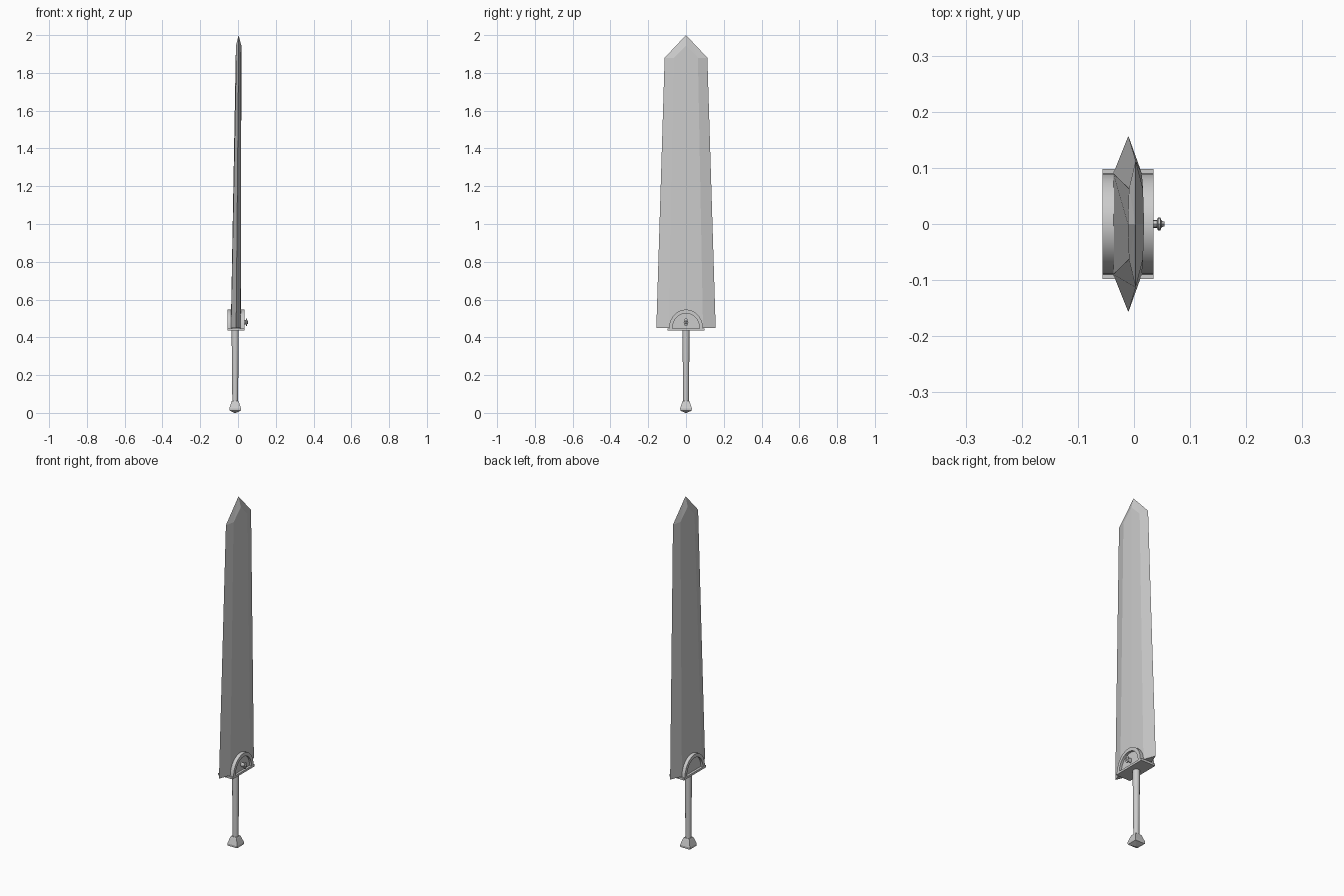
import bpy, bmesh, math

if "Cube" in bpy.data.objects:
    bpy.data.objects.remove(bpy.data.objects["Cube"], do_unlink=True)

# Single steel colour
steel = bpy.data.materials.new("grey_steel")
steel.use_nodes = True
GREY = (0.6, 0.6, 0.6, 1)
steel.diffuse_color = GREY
steel.node_tree.nodes["Principled BSDF"].inputs["Base Color"].default_value = GREY


def loft(name, rings, apex=None, smooth=False):
    """Skin a list of equal-sized point rings; close with caps or an apex."""
    bm = bmesh.new()
    loops = [[bm.verts.new(p) for p in ring] for ring in rings]
    n = len(loops[0])
    for a, b in zip(loops, loops[1:]):
        for i in range(n):
            j = (i + 1) % n
            bm.faces.new((a[i], a[j], b[j], b[i]))
    bm.faces.new(loops[0])
    top = loops[-1]
    if apex:
        tip = bm.verts.new(apex)
        for i in range(0, n, 2):
            # kite from a cutting edge or ridge out to the point
            bm.faces.new((top[i], top[i + 1], tip))
            bm.faces.new((top[i + 1], top[(i + 2) % n], tip))
    else:
        bm.faces.new(top)
    bmesh.ops.recalc_face_normals(bm, faces=bm.faces)
    mesh = bpy.data.meshes.new(name)
    bm.to_mesh(mesh)
    bm.free()
    mesh.materials.append(steel)
    obj = bpy.data.objects.new(name, mesh)
    bpy.context.collection.objects.link(obj)
    if smooth:
        bpy.ops.object.select_all(action='DESELECT')
        obj.select_set(True)
        bpy.context.view_layer.objects.active = obj
        bpy.ops.object.shade_smooth_by_angle(angle=math.radians(40))
    return obj


def prism(name, outline, x0, x1, **kw):
    """Extrude a (y, z) outline along x."""
    return loft(name, [[(x, y, z) for y, z in outline] for x in (x0, x1)], **kw)


def arc(ry, rz, z0, steps=20):
    return [(ry * math.cos(math.pi * i / steps), z0 + rz * math.sin(math.pi * i / steps))
            for i in range(steps + 1)]


def blade_ring(z, ridge_z, edge_y, edge_x, flat_y, left, right, bulge):
    """Eight-point bevelled section: two edges, two flats with a faint ridge."""
    return [(edge_x, -edge_y, z), (right, -flat_y, z), (right + bulge, 0, ridge_z),
            (right, flat_y, z), (edge_x, edge_y, z), (left, flat_y, z),
            (left - bulge, 0, ridge_z), (left, -flat_y, z)]


# Broad blade with bevelled edges and a pointed tip
loft("blade", [blade_ring(0.45, 0.45, 0.157, -0.01, 0.09, -0.037, 0.014, 0.001),
               blade_ring(1.88, 1.944, 0.113, 0.003, 0.063, -0.009, 0.016, 0.002)],
     apex=(0.003, 0, 2.0))

# Guard: base bar, recessed half-round plate and raised arch rim
BACK, FRONT, SILL = -0.056, 0.035, 0.447
prism("guard_base", [(-0.098, 0.435), (0.098, 0.435), (0.098, SILL), (-0.098, SILL)], BACK, FRONT)
prism("guard_plate", arc(0.078, 0.088, SILL), BACK + 0.013, FRONT - 0.013, smooth=True)
rim = arc(0.09, 0.1, SILL) + arc(0.072, 0.08, SILL)[::-1]
for side, x0, x1 in (("left", 0.012, FRONT), ("right", BACK, -0.035)):
    prism("guard_rim_" + side, rim, x0, x1, smooth=True)

# Small stud on one face of the guard
profile = [(0.015, 0.008), (0.036, 0.007), (0.041, 0.007), (0.043, 0.012),
           (0.047, 0.012), (0.049, 0.006), (0.054, 0.004)]
loft("guard_stud", [[(x, r * math.cos(math.tau * i / 12), 0.48 + 1.7 * r * math.sin(math.tau * i / 12))
                     for i in range(12)] for x, r in profile], smooth=True)

# Slim round grip
AXIS = -0.015
loft("grip", [[(AXIS + r * math.cos(math.tau * i / 12), r * math.sin(math.tau * i / 12), z)
               for i in range(12)] for z, r in ((0.055, 0.015), (0.25, 0.017), (0.44, 0.019))],
     smooth=True)

# Square flared pommel with a shallow pyramid base
loft("pommel", [[(AXIS + sx * r, sy * r, z) for sx, sy in ((-1, -1), (1, -1), (1, 1), (-1, 1))]
                for z, r in ((0, 0.004), (0.012, 0.03), (0.024, 0.031), (0.058, 0.02), (0.064, 0.017))])
